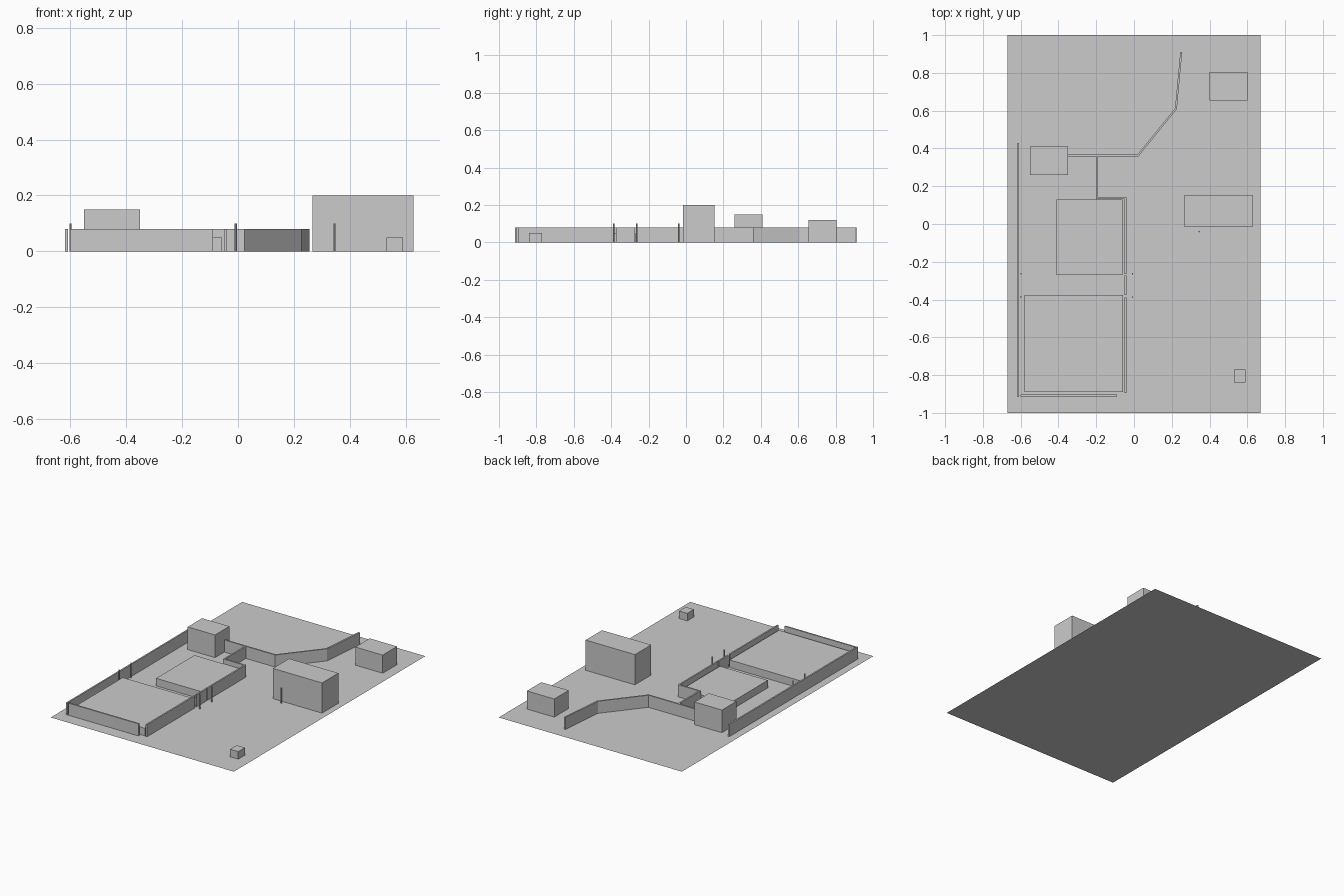
import bpy, bmesh
from mathutils import Vector

if "Cube" in bpy.data.objects:
    bpy.data.objects.remove(bpy.data.objects["Cube"])


def finish(name, bm):
    bmesh.ops.recalc_face_normals(bm, faces=bm.faces)
    me = bpy.data.meshes.new(name)
    bm.to_mesh(me)
    bm.free()
    ob = bpy.data.objects.new(name, me)
    bpy.context.collection.objects.link(ob)
    return ob


def prism(name, outline, height):
    """Extrude a flat outline up from the ground."""
    bm = bmesh.new()
    face = bm.faces.new([bm.verts.new((x, y, 0)) for x, y in outline])
    ext = bmesh.ops.extrude_face_region(bm, geom=[face], use_keep_orig=True)
    top = [g for g in ext["geom"] if isinstance(g, bmesh.types.BMVert)]
    bmesh.ops.translate(bm, verts=top, vec=(0, 0, height))
    return finish(name, bm)


def block(name, x0, x1, y0, y1, height):
    return prism(name, [(x0, y0), (x1, y0), (x1, y1), (x0, y1)], height)


def wall(name, path, height=0.08, thick=0.01):
    """Mitred wall of constant thickness along a path."""
    pts = [Vector(p) for p in path]
    dirs = [(b - a).normalized() for a, b in zip(pts, pts[1:])]
    left, right = [], []
    for i, p in enumerate(pts):
        d0, d1 = dirs[max(i - 1, 0)], dirs[min(i, len(dirs) - 1)]
        n0, n1 = Vector((-d0.y, d0.x)), Vector((-d1.y, d1.x))
        m = (n0 + n1).normalized()
        m *= thick / 2 / m.dot(n0)
        left.append(p + m)
        right.append(p - m)
    return prism(name, left + right[::-1], height)


def post(name, x, y, height=0.1, radius=0.004):
    bpy.ops.mesh.primitive_cylinder_add(vertices=8, radius=radius, depth=height,
                                        location=(x, y, height / 2))
    bpy.context.object.name = name


# Flat site plate
bpy.ops.mesh.primitive_plane_add(size=1)
site = bpy.context.object
site.name = "site_ground"
site.scale = (1.34, 2, 1)

# Raised platforms
block("front_platform", -0.58, -0.057, -0.89, -0.375, 0.05)
block("rear_platform", -0.41, -0.06, -0.27, 0.13, 0.05)

# Buildings
block("left_building", -0.55, -0.35, 0.26, 0.41, 0.15)
block("rear_building", 0.40, 0.60, 0.655, 0.805, 0.12)
block("main_building", 0.267, 0.627, -0.017, 0.153, 0.20)
block("small_hut", 0.53, 0.59, -0.84, -0.77, 0.05)

# Boundary walls
wall("left_wall", [(-0.613, -0.915), (-0.613, 0.43)])
wall("front_wall", [(-0.60, -0.908), (-0.09, -0.908)])
wall("right_wall_front", [(-0.045, -0.895), (-0.045, -0.39)])
wall("right_wall_middle", [(-0.045, -0.375), (-0.045, -0.272)])
wall("right_wall_rear", [(-0.045, -0.264), (-0.045, 0.138), (-0.197, 0.138), (-0.197, 0.36)])
wall("rear_wall", [(-0.35, 0.362), (0.02, 0.362), (0.222, 0.61), (0.25, 0.91)])

# Gate posts and single post by the main building
for x in (-0.599, -0.008):
    for y in (-0.387, -0.263):
        post("gate_post", x, y)
post("single_post", 0.345, -0.04)
